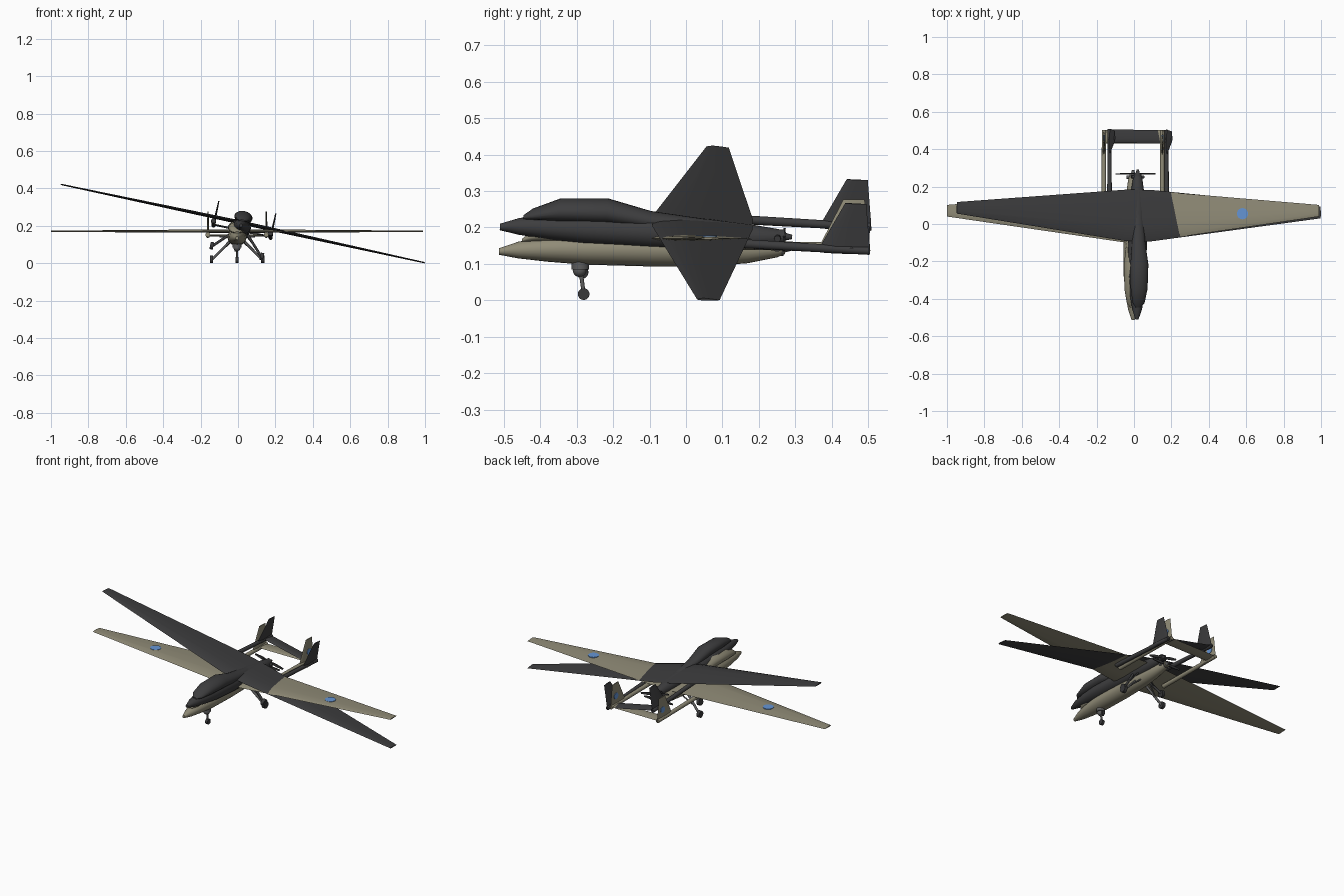
import bpy, bmesh, math
from mathutils import Matrix, Vector, Euler

if "Cube" in bpy.data.objects:
    bpy.data.objects.remove(bpy.data.objects["Cube"])


def material(name, rgb):
    m = bpy.data.materials.new(name)
    m.diffuse_color = (*rgb, 1)
    m.use_nodes = True
    m.node_tree.nodes["Principled BSDF"].inputs["Base Color"].default_value = m.diffuse_color
    return m


TAN = material("tan paint", (0.28, 0.26, 0.185))
DARK = material("charcoal paint", (0.047, 0.047, 0.049))
BLUE = material("blue marking", (0.13, 0.30, 0.66))
GREY = material("gear grey", (0.11, 0.11, 0.11))
BLACK = material("rubber black", (0.04, 0.04, 0.042))


def finish(bm, name, mat, frame, smooth=True):
    bmesh.ops.recalc_face_normals(bm, faces=bm.faces)
    bm.transform(frame)
    me = bpy.data.meshes.new(name)
    bm.to_mesh(me)
    bm.free()
    me.materials.append(mat)
    ob = bpy.data.objects.new(name, me)
    bpy.context.collection.objects.link(ob)
    if smooth:
        bpy.context.view_layer.objects.active = ob
        ob.select_set(True)
        bpy.ops.object.shade_smooth_by_angle(angle=math.radians(35))
        ob.select_set(False)
    return ob


def skin(bm, rings):
    """Bridge equal point rings and cap both ends."""
    vs = [[bm.verts.new(p) for p in r] for r in rings]
    n = len(vs[0])
    for a, b in zip(vs, vs[1:]):
        for i in range(n):
            bm.faces.new((a[i], a[(i + 1) % n], b[(i + 1) % n], b[i]))
    bm.faces.new(vs[0])
    bm.faces.new(vs[-1])


def body(name, stations, mat, frame, n=20):
    """Loft of ellipses along y; stations are y, centre z, half width, half height."""
    bm = bmesh.new()
    skin(bm, [[(w * math.cos(t), y, z + h * math.sin(t))
               for t in (2 * math.pi * i / n for i in range(n))]
              for y, z, w, h in stations])
    return finish(bm, name, mat, frame)


def surface(name, sections, mat, frame, across):
    """Thin lifting surface; sections are position, leading y, trailing y, half thickness."""
    foil = [(0, 0), (.08, .6), (.3, 1), (.65, .65), (1, .05), (.65, -.5), (.3, -.7), (.08, -.5)]
    bm = bmesh.new()
    skin(bm, [[across(s, le + (te - le) * c, t * k) for c, k in foil]
              for s, le, te, t in sections])
    return finish(bm, name, mat, frame)


def rod(name, a, b, r, mat, frame, r2=None, n=12):
    a, b = Vector(a), Vector(b)
    d = b - a
    bm = bmesh.new()
    bmesh.ops.create_cone(bm, cap_ends=True, segments=n, radius1=r,
                          radius2=r if r2 is None else r2, depth=d.length)
    bm.transform(Matrix.Translation((a + b) / 2) @ d.to_track_quat('Z', 'Y').to_matrix().to_4x4())
    return finish(bm, name, mat, frame)


def ball(name, c, r, mat, frame):
    bm = bmesh.new()
    bmesh.ops.create_uvsphere(bm, u_segments=16, v_segments=10, radius=r)
    bm.transform(Matrix.Translation(c))
    return finish(bm, name, mat, frame)


def aircraft(tag, paint, gear, frame, marked):
    # fuselage and raised antenna hump
    body(tag + "_fuselage", [(-.513, -.036, .008, .009), (-.46, -.032, .026, .023),
                             (-.38, -.03, .04, .034), (-.28, -.03, .05, .042),
                             (-.1, -.031, .051, .046), (.06, -.033, .046, .044),
                             (.17, -.033, .036, .035), (.25, -.03, .024, .022),
                             (.272, -.029, .016, .014)], paint, frame)
    body(tag + "_nose_hump", [(-.45, -.006, .012, .005), (-.425, .004, .033, .014),
                              (-.35, .018, .046, .032), (-.22, .022, .049, .034),
                              (-.1, .002, .036, .024), (.06, -.01, .025, .02)], paint, frame)
    # one wing right across the fuselage
    surface(tag + "_wing", [(-.995, .04, .102, .004), (-.07, -.095, .18, .011),
                            (.07, -.095, .18, .011), (.995, .04, .102, .004)],
            paint, frame, lambda s, y, t: (s, y, t))
    # tailplane between the booms
    surface(tag + "_tailplane", [(-.165, .43, .502, .006), (.165, .43, .502, .006)],
            paint, frame, lambda s, y, t: (s, y, t - .022))
    # engine, spinner and two-blade pusher propeller
    rod(tag + "_engine", (0, .235, -.028), (0, .268, -.028), .02, gear, frame)
    rod(tag + "_spinner", (0, .262, -.028), (0, .29, -.028), .013, gear, frame, .006)
    for side, label in ((-1, "left"), (1, "right")):
        rod(f"{tag}_{label}_cylinder", (side * .012, .25, -.028), (side * .034, .25, -.028),
            .009, gear, frame)
        bm = bmesh.new()
        skin(bm, [[(side * x, .268 + .003 * a, -.028 + w * b)
                   for a, b in ((-1, -1), (1, -1), (1, 1), (-1, 1))]
                  for x, w in ((.005, .004), (.05, .008), (.095, .004))])
        finish(bm, f"{tag}_{label}_propeller_blade", BLACK, frame, False)

        # tail boom and swept fin
        bx = side * .156
        rod(f"{tag}_{label}_boom", (bx, .06, -.018), (bx, .503, -.024), .013, paint, frame, .011)
        surface(f"{tag}_{label}_fin", [(-.034, .372, .506, .007), (-.01, .372, .504, .007),
                                       (.107, .432, .49, .004)],
                paint, frame, lambda s, y, t, bx=bx: (bx + t, y, s))
        # main undercarriage
        wx = side * .137
        rod(f"{tag}_{label}_main_leg", (side * .035, .05, -.05), (wx - side * .006, .07, -.148),
            .007, gear, frame)
        rod(f"{tag}_{label}_main_brace", (side * .03, .09, -.055), (side * .095, .064, -.112),
            .004, gear, frame)
        rod(f"{tag}_{label}_main_wheel", (wx - .009, .07, -.15), (wx + .009, .07, -.15),
            .02, BLACK, frame, n=20)
        if marked:
            # round markings on the wing and both faces of the fins
            rod(f"{tag}_{label}_wing_marking", (side * .585, .055, .002),
                (side * .585, .055, .0085), .03, BLUE, frame, n=24)
            rod(f"{tag}_{label}_fin_marking", (bx - .0048, .457, .03),
                (bx + .0062, .457, .03), .019, BLUE, frame, n=20)
    # sensor turret and nose undercarriage
    rod(tag + "_turret_mount", (0, -.29, -.065), (0, -.29, -.085), .024, gear, frame, n=16)
    ball(tag + "_sensor_turret", (0, -.292, -.087), .019, gear, frame)
    rod(tag + "_nose_leg", (0, -.292, -.07), (0, -.281, -.15), .0055, gear, frame)
    rod(tag + "_nose_wheel", (-.008, -.281, -.153), (.008, -.281, -.153), .016, BLACK, frame, n=20)


# level tan aircraft, with a banked charcoal one just above it
aircraft("tan", TAN, GREY, Matrix.Translation((-.005, 0, .17)), True)
bank = Euler((-.045, .212, -.013), 'XYZ').to_matrix().to_4x4()
aircraft("charcoal", DARK, DARK, Matrix.Translation((.025, .003, .214)) @ bank, False)
